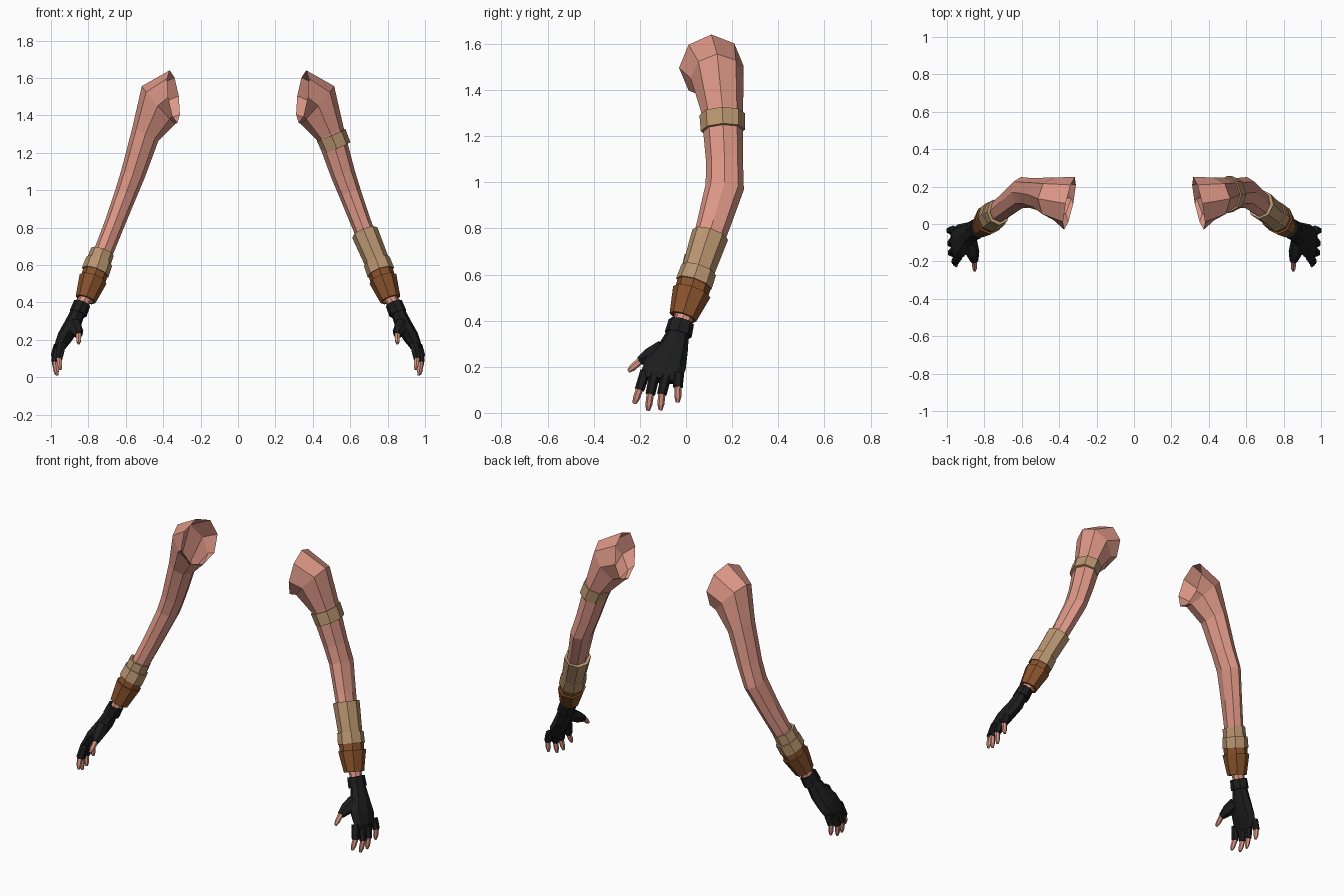
import bpy, bmesh, math
from mathutils import Vector

cube = bpy.data.objects.get("Cube")
if cube:
    bpy.data.objects.remove(cube, do_unlink=True)


def material(name, color):
    m = bpy.data.materials.new(name)
    m.use_nodes = True
    m.diffuse_color = (*color, 1)
    m.node_tree.nodes["Principled BSDF"].inputs["Base Color"].default_value = (*color, 1)
    return m


skin = material("skin", (0.72, 0.31, 0.24))
tan = material("tan_wrap", (0.48, 0.30, 0.16))
brown = material("brown_leather", (0.25, 0.085, 0.026))
black = material("black_glove", (0.012, 0.012, 0.012))


def loft(name, sections, mat, side, sides=8, caps=(True, True), turn=0.0):
    """Sections are (centre, front-back radius, cross radius[, ring normal])."""
    bm = bmesh.new()
    centres = [Vector(s[0]) for s in sections]
    rings = []
    for i, s in enumerate(sections):
        ahead = centres[min(i + 1, len(centres) - 1)]
        behind = centres[max(i - 1, 0)]
        t = (Vector(s[3]) if len(s) > 3 else ahead - behind).normalized()
        a = Vector((0, 1, 0))
        a = (a - a.dot(t) * t).normalized()
        b = t.cross(a)
        ring = []
        for k in range(sides):
            ang = math.tau * k / sides + turn
            p = centres[i] + a * s[1] * math.cos(ang) + b * s[2] * math.sin(ang)
            ring.append(bm.verts.new((p.x * side, p.y, p.z)))
        rings.append(ring)
    for r, q in zip(rings, rings[1:]):
        for k in range(sides):
            n = (k + 1) % sides
            bm.faces.new((r[k], r[n], q[n], q[k]))
    if caps[0]:
        bm.faces.new(rings[0])
    if caps[1]:
        bm.faces.new(rings[-1])
    bmesh.ops.recalc_face_normals(bm, faces=bm.faces)
    mesh = bpy.data.meshes.new(name)
    bm.to_mesh(mesh)
    bm.free()
    mesh.materials.append(mat)
    obj = bpy.data.objects.new(name, mesh)
    bpy.context.collection.objects.link(obj)
    return obj


def band(name, top, bottom, mat, side):
    """Cuff with a visible rim: walls plus lips turned in towards the arm."""
    n = Vector(bottom[0]) - Vector(top[0])
    lip = 0.75
    rows = [(c, u * f, v * f, n) for (c, u, v), f in
            ((top, lip), (top, 1), (bottom, 1), (bottom, lip))]
    return loft(name, rows, mat, side, caps=(False, False))


ARM = [
    ((0.345, 0.11, 1.50), 0.143, 0.142, (0.97, 0.2, -0.14)),
    ((0.425, 0.135, 1.455), 0.115, 0.135, (0.75, 0.05, -0.66)),
    ((0.495, 0.157, 1.30), 0.09, 0.078, (0.45, 0, -0.89)),
    ((0.56, 0.167, 1.09), 0.08, 0.066),
    ((0.60, 0.168, 0.98), 0.084, 0.060),
    ((0.66, 0.12, 0.82), 0.073, 0.054),
    ((0.715, 0.075, 0.68), 0.064, 0.052),
    ((0.79, 0.01, 0.48), 0.045, 0.042),
    ((0.84, -0.022, 0.37), 0.036, 0.031),
]
PALM = [
    ((0.85, -0.03, 0.36), 0.045, 0.038),
    ((0.885, -0.055, 0.28), 0.066, 0.045),
    ((0.925, -0.088, 0.215), 0.092, 0.042),
    ((0.955, -0.107, 0.16), 0.09, 0.030, (0.5, -0.15, -0.8)),
    ((0.962, -0.112, 0.14), 0.08, 0.022, (0.5, -0.15, -0.8)),
]
# Each finger: root, glove edge, tip
FINGERS = {
    "index": ((0.94, -0.175, 0.18), (0.957, -0.202, 0.10), (0.95, -0.224, 0.04)),
    "middle": ((0.955, -0.135, 0.17), (0.977, -0.155, 0.08), (0.966, -0.165, 0.01)),
    "ring": ((0.962, -0.085, 0.165), (0.98, -0.105, 0.08), (0.973, -0.111, 0.012)),
    "little": ((0.965, -0.032, 0.17), (0.984, -0.035, 0.11), (0.98, -0.036, 0.045)),
    "thumb": ((0.875, -0.10, 0.28), (0.852, -0.20, 0.225), (0.852, -0.25, 0.18)),
}


def finger(name, root, edge, tip, side):
    root, edge, tip = Vector(root), Vector(edge), Vector(tip)
    thick = 1.6 if name == "thumb" else 1.0
    mid = root.lerp(edge, 0.55)
    loft(name + "_glove", [(root, 0.024 * thick, 0.024 * thick),
                           (mid, 0.022 * thick, 0.023 * thick),
                           (edge, 0.021, 0.021)], black, side, 6)
    loft(name + "_tip", [(mid, 0.015, 0.015), (edge, 0.016, 0.016),
                         (edge.lerp(tip, 0.65), 0.015, 0.014),
                         (tip, 0.008, 0.007)], skin, side, 6)


for side, word in ((1, "left"), (-1, "right")):
    # Bare arm, open at the shoulder
    loft(word + "_arm", ARM, skin, side, caps=(False, True))

    # Forearm wrap, longer on the left
    top = ((0.678, 0.105, 0.773), 0.081, 0.073)
    if side < 0:
        top = ((0.725, 0.065, 0.672), 0.073, 0.064)
    band(word + "_forearm_wrap", top, ((0.75, 0.047, 0.60), 0.071, 0.066), tan, side)
    band(word + "_wrap_edge", ((0.742, 0.055, 0.62), 0.079, 0.073),
         ((0.764, 0.034, 0.56), 0.081, 0.075), tan, side)

    # Leather wrist cuff in two steps
    band(word + "_cuff_upper", ((0.757, 0.04, 0.575), 0.076, 0.069),
         ((0.778, 0.022, 0.515), 0.074, 0.067), brown, side)
    band(word + "_cuff_lower", ((0.775, 0.025, 0.525), 0.085, 0.076),
         ((0.815, -0.013, 0.415), 0.061, 0.056), brown, side)

    # Fingerless glove and fingers
    band(word + "_glove_cuff", ((0.833, -0.02, 0.395), 0.056, 0.046),
         ((0.855, -0.034, 0.34), 0.060, 0.048), black, side)
    loft(word + "_glove_palm", PALM, black, side)
    for name, joints in FINGERS.items():
        finger(word + "_" + name if name != "thumb" else name, *joints, side)

# Upper arm strap, left only
band("left_arm_strap", ((0.498, 0.157, 1.295), 0.099, 0.083),
     ((0.527, 0.160, 1.225), 0.096, 0.08), tan, 1)
